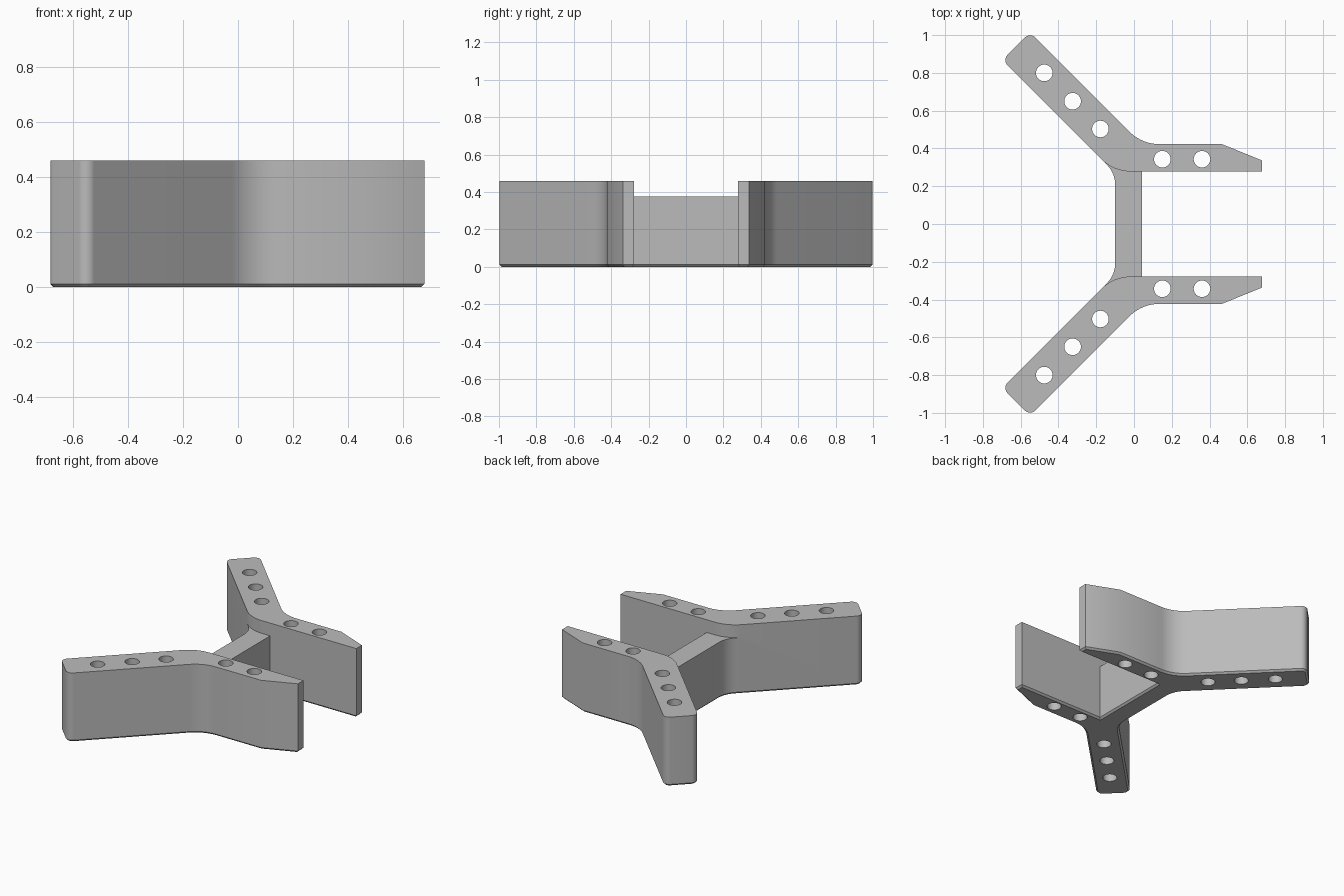
import bpy, bmesh, math
from mathutils import Vector

cube = bpy.data.objects.get("Cube")
if cube:
    bpy.data.objects.remove(cube, do_unlink=True)

HEIGHT, BAR_HEIGHT, CHAMFER = 0.46, 0.375, 0.012
INNER, OUTER = 0.278, 0.423       # inner and outer y of the straight prongs
BAR_BACK, BAR_FRONT = -0.1, 0.042


def rounded(corners, steps=10):
    """Turn (x, y, radius) corners into an outline with round fillets."""
    out = []
    n = len(corners)
    for i, (x, y, r) in enumerate(corners):
        p = Vector((x, y))
        if r == 0:
            out.append(p)
            continue
        a = (Vector(corners[i - 1][:2]) - p).normalized()
        b = (Vector(corners[(i + 1) % n][:2]) - p).normalized()
        half = a.angle(b) / 2
        centre = p + (a + b).normalized() * (r / math.sin(half))
        start = p + a * (r / math.tan(half)) - centre
        end = p + b * (r / math.tan(half)) - centre
        turn = math.atan2(start.x * end.y - start.y * end.x, start.dot(end))
        for k in range(steps + 1):
            t = turn * k / steps
            c, s = math.cos(t), math.sin(t)
            out.append(centre + Vector((c * start.x - s * start.y, s * start.x + c * start.y)))
    return out


def mirror(half):
    """Close an upper-half outline with its reflection in y."""
    return half + [(x, -y, r) for x, y, r in reversed(half)]


def prism(bm, outline, z0, z1):
    face = bm.faces.new([bm.verts.new((p[0], p[1], z0)) for p in outline])
    top = bmesh.ops.extrude_face_region(bm, geom=[face])["geom"]
    bmesh.ops.translate(bm, vec=(0, 0, z1 - z0), verts=[v for v in top if isinstance(v, bmesh.types.BMVert)])
    bmesh.ops.recalc_face_normals(bm, faces=bm.faces)


def make_object(name, bm):
    mesh = bpy.data.meshes.new(name)
    bm.to_mesh(mesh)
    bm.free()
    obj = bpy.data.objects.new(name, mesh)
    bpy.context.collection.objects.link(obj)
    return obj


# Bracket body: two bent arms joined by a crossbar
half_outline = [
    (BAR_FRONT, INNER, 0),
    (0.677, INNER, 0),
    (0.677, 0.337, 0),
    (0.465, OUTER, 0),
    (0.465 - OUTER, OUTER, 0.22),
    (-0.55, 1.015, 0.04),
    (-0.6975, 0.8675, 0.04),
    (BAR_BACK, 0.17 - BAR_BACK, 0.15),
]
bm = bmesh.new()
prism(bm, rounded(mirror(half_outline)), 0, HEIGHT)
rim = [e for e in bm.edges if all(v.co.z < 0.001 for v in e.verts)]
bmesh.ops.bevel(bm, geom=rim, offset=CHAMFER, segments=1, affect='EDGES')
body = make_object("bracket_body", bm)

# Notch that lowers the crossbar and rounds the inside of each bend
bend_x = 0.17 - INNER
tangent = 0.22 * math.tan(math.pi / 8) * math.sqrt(0.5)
notch_half = [
    (0.2, 0.2, 0),
    (BAR_FRONT, INNER, 0),
    (bend_x, INNER, 0.22),
    (bend_x - tangent, INNER + tangent, 0),
    (-0.3, INNER + tangent, 0),
]
bm = bmesh.new()
prism(bm, rounded(mirror(notch_half)), BAR_HEIGHT, 1)
notch = make_object("notch_cutter", bm)

# Screw holes through both arms
bm = bmesh.new()
ring = [Vector((math.cos(a), math.sin(a))) * 0.044 for a in (math.tau * k / 32 for k in range(32))]
for x, y in [(-0.475, 0.8), (-0.325, 0.65), (-0.178, 0.503), (0.15, 0.343), (0.36, 0.343)]:
    for side in (1, -1):
        prism(bm, [p + Vector((x, y * side)) for p in ring], -0.2, 1)
holes = make_object("hole_cutter", bm)

for cutter in (notch, holes):
    mod = body.modifiers.new(cutter.name, 'BOOLEAN')
    mod.operation = 'DIFFERENCE'
    mod.solver = 'EXACT'
    mod.object = cutter
bpy.context.view_layer.objects.active = body
body.select_set(True)
for mod in list(body.modifiers):
    bpy.ops.object.modifier_apply(modifier=mod.name)
for cutter in (notch, holes):
    bpy.data.objects.remove(cutter, do_unlink=True)

# Plain grey finish
grey = bpy.data.materials.new("light_grey")
grey.use_nodes = True
colour = (0.5, 0.5, 0.5, 1)
grey.diffuse_color = colour
grey.node_tree.nodes["Principled BSDF"].inputs["Base Color"].default_value = colour
body.data.materials.clear()
body.data.materials.append(grey)
bpy.ops.object.shade_smooth_by_angle(angle=math.radians(30))
